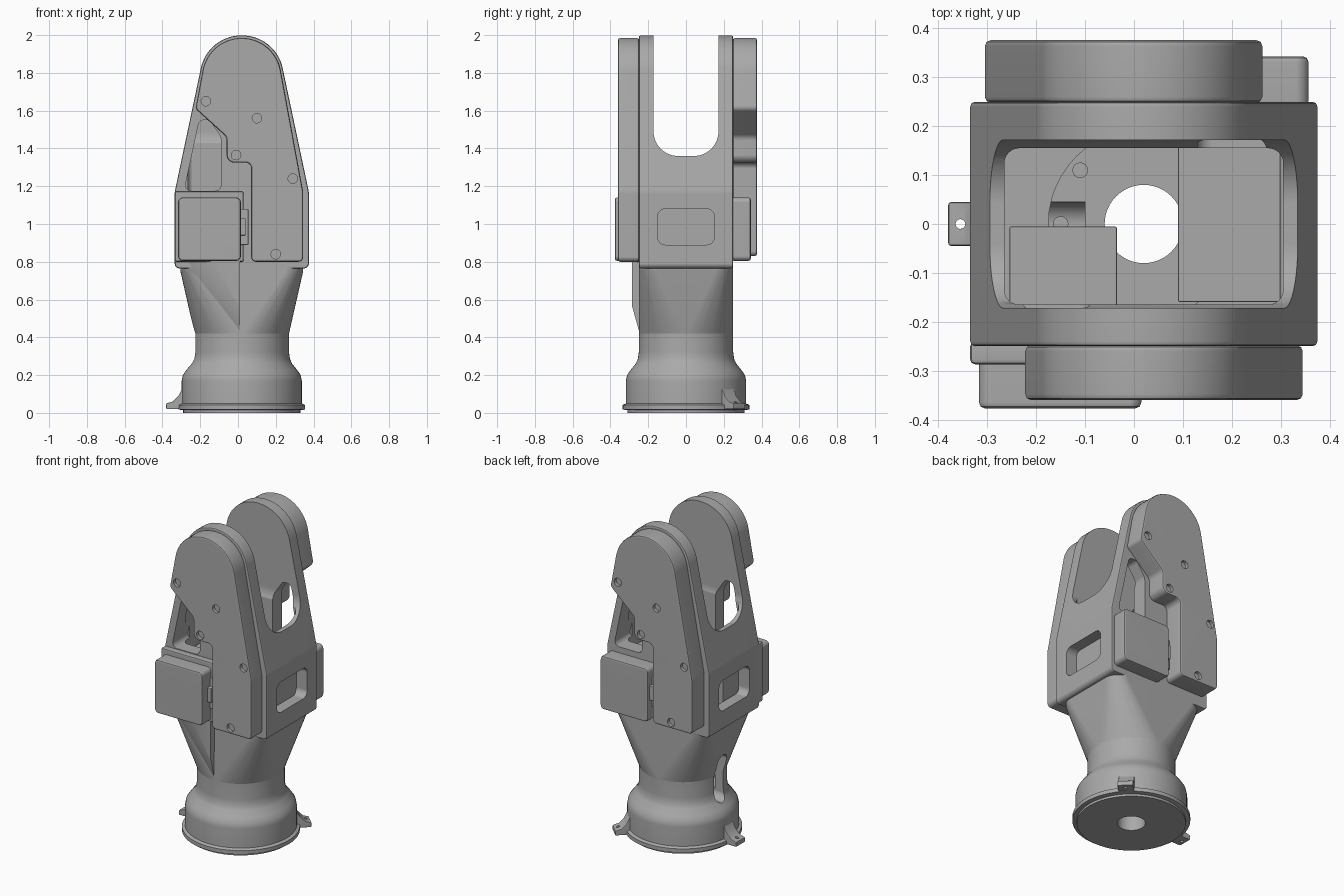
import bpy, bmesh, math
from mathutils import Matrix, Vector

cube = bpy.data.objects.get("Cube")
if cube:
    bpy.data.objects.remove(cube, do_unlink=True)

CX = 0.02  # x of the column axis
TURN = Matrix.Translation((CX, 0, 0)) @ Matrix.Rotation(math.pi, 4, 'Z') @ Matrix.Translation((-CX, 0, 0))

grey = bpy.data.materials.new("machined grey")
grey.use_nodes = True
grey.diffuse_color = (0.4, 0.4, 0.4, 1)
grey.node_tree.nodes["Principled BSDF"].inputs["Base Color"].default_value = (0.4, 0.4, 0.4, 1)


def finish(name, bm, bevel=0, turn=False):
    if turn:
        bm.transform(TURN)
    bmesh.ops.recalc_face_normals(bm, faces=bm.faces)
    me = bpy.data.meshes.new(name)
    bm.to_mesh(me)
    bm.free()
    me.materials.append(grey)
    ob = bpy.data.objects.new(name, me)
    bpy.context.collection.objects.link(ob)
    if bevel:
        m = ob.modifiers.new("Bevel", 'BEVEL')
        m.width, m.segments, m.limit_method = bevel, 2, 'ANGLE'
        m.angle_limit = math.radians(40)
    return ob


def rounded(corners, steps=6):
    """Outline from (u, v, radius) corners, each one filleted."""
    out = []
    for i, (u, v, r) in enumerate(corners):
        p = Vector((u, v))
        a = (Vector(corners[i - 1][:2]) - p).normalized()
        b = (Vector(corners[(i + 1) % len(corners)][:2]) - p).normalized()
        if r == 0:
            out.append(p)
            continue
        half = a.angle(b) / 2
        c = p + (a + b).normalized() * (r / math.sin(half))
        t1 = p + a * (r / math.tan(half)) - c
        t2 = p + b * (r / math.tan(half)) - c
        n = steps * 2 if r > 0.1 else steps
        for k in range(n + 1):
            out.append(c + t1.lerp(t2, k / n).normalized() * r)
    return out


def rect(u, v, r):
    return rounded([(u[0], v[0], r), (u[1], v[0], r), (u[1], v[1], r), (u[0], v[1], r)])


def prism(name, outline, axis, lo, hi, bevel=0, turn=False):
    """Extrude a 2D outline along an axis."""
    place = {'X': lambda u, v, w: (w, u, v), 'Y': lambda u, v, w: (u, w, v),
             'Z': lambda u, v, w: (u, v, w)}[axis]
    bm = bmesh.new()
    f = bm.faces.new([bm.verts.new(place(p[0], p[1], lo)) for p in outline])
    ext = bmesh.ops.extrude_face_region(bm, geom=[f])
    shift = Vector(place(0, 0, hi - lo))
    bmesh.ops.translate(bm, vec=shift, verts=[v for v in ext['geom'] if isinstance(v, bmesh.types.BMVert)])
    return finish(name, bm, bevel, turn)


def block(name, x, y, z, bevel=0, turn=False, r=0):
    return prism(name, rect(x, z, r), 'Y', y[0], y[1], bevel, turn)


def circle(u, v, r, n=48):
    return [(u + r * math.cos(2 * math.pi * k / n), v + r * math.sin(2 * math.pi * k / n)) for k in range(n)]


def hull(name, pts):
    bm = bmesh.new()
    for p in pts:
        bm.verts.new(p)
    res = bmesh.ops.convex_hull(bm, input=bm.verts)
    bmesh.ops.delete(bm, geom=list({v for v in res['geom_interior'] if isinstance(v, bmesh.types.BMVert)}), context='VERTS')
    bmesh.ops.dissolve_limit(bm, angle_limit=0.01, verts=bm.verts, edges=bm.edges)
    return finish(name, bm)


def cut(ob, cutters):
    for c in cutters:
        m = ob.modifiers.new("Cut", 'BOOLEAN')
        m.operation, m.object, m.solver = 'DIFFERENCE', c, 'EXACT'


# Outlines shared by the two sides of the fork
arm_outline = rounded([(0.375, 0.765, 0.025), (0.375, 1.17, 0.08), (0.2, 1.998, 0.217),
                       (-0.16, 1.998, 0.217), (-0.335, 1.17, 0.08), (-0.335, 0.765, 0.025)])
window_outline = rounded([(-0.285, 1.176, 0.03), (-0.205, 1.55, 0.03), (-0.15, 1.55, 0.03),
                          (-0.09, 1.46, 0.05), (-0.09, 1.176, 0.03)])
screws = [(-0.17, 1.65), (0.1, 1.56), (-0.01, 1.365), (0.29, 1.24), (0.2, 0.84)]


def cover_outline(bottom):
    return rounded([(0.07, bottom, 0.025), (0.345, bottom, 0.025), (0.345, 1.17, 0.08), (0.195, 1.985, 0.21),
                    (-0.155, 1.985, 0.21), (-0.225, 1.61, 0.03), (-0.06, 1.46, 0.04),
                    (-0.06, 1.325, 0.04), (0.07, 1.325, 0.03)])


# Cutters for the hollow inside
slot = prism("slot_cutter", rounded([(-0.172, 1.36, 0.13), (0.172, 1.36, 0.13), (0.172, 2.2, 0), (-0.172, 2.2, 0)]), 'X', -0.7, 0.7)
cavity = prism("cavity_cutter", rect((-0.265, 0.305), (-0.165, 0.155), 0.03), 'Z', 0.83, 1.7)
bore = prism("bore_cutter", circle(CX, 0, 0.195), 'Z', 0.3, 0.9)
hole = prism("hole_cutter", circle(CX, 0, 0.08), 'Z', -0.2, 0.6)
side_window = prism("side_window_cutter", rect((-0.15, 0.15), (0.89, 1.08), 0.04), 'X', -0.6, 0.6)
column_slot = prism("column_slot_cutter", rect((-0.045, 0.045), (0.25, 0.55), 0.043), 'X', -0.5, -0.1)
helpers = [slot, cavity, bore, hole, side_window, column_slot]
arm_windows = [prism("arm_window_cutter", window_outline, 'Y', -0.4, -0.1, turn=t) for t in (False, True)]
helpers += arm_windows

# Fork body with two arms
fork = prism("fork_body", arm_outline, 'Y', -0.25, 0.25, 0.01)
cut(fork, [slot, cavity, bore, side_window] + arm_windows)

# Column that blends from round to rectangular
ring = [(x, y, 0.42) for x, y in circle(CX, 0, 0.25, 64)]
top = [(x, y, z) for z in (0.75, 0.79) for x, y in rect((-0.305, 0.345), (-0.249, 0.249), 0.09)]
column = hull("column", ring + top)
cut(column, [bore, hole, column_slot])

# Turned base
profile = [(0, 0), (0.31, 0), (0.31, 0.014), (0.335, 0.018), (0.335, 0.042), (0.318, 0.05), (0.318, 0.17),
           (0.312, 0.2), (0.295, 0.225), (0.267, 0.26), (0.255, 0.285), (0.25, 0.32), (0.25, 0.42), (0, 0.42)]
bm = bmesh.new()
vs = [bm.verts.new((CX + r, 0, z)) for r, z in profile]
es = [bm.edges.new(p) for p in zip(vs, vs[1:])]
bmesh.ops.spin(bm, geom=vs + es, cent=(CX, 0, 0), axis=(0, 0, 1), angle=2 * math.pi, steps=64)
bmesh.ops.remove_doubles(bm, verts=bm.verts, dist=0.0005)
base = finish("base", bm)
cut(base, [bore, hole, column_slot])

# Lugs around the base
for name, angle in (("right_lug", math.pi), ("back_left_lug", math.pi / 4)):
    lug = prism(name, [(0.27, 0.02), (0.4, 0.02), (0.4, 0.05), (0.365, 0.06), (0.335, 0.09), (0.315, 0.13), (0.27, 0.13)],
                'Y', -0.045, 0.045, 0.006)
    lug.data.transform(Matrix.Translation((CX, 0, 0)) @ Matrix.Rotation(angle, 4, 'Z'))
    pin = prism(name + "_hole_cutter", circle(CX + 0.375 * math.cos(angle), 0.375 * math.sin(angle), 0.01, 16), 'Z', -0.1, 0.2)
    helpers.append(pin)
    cut(lug, [pin])

# Covers, motors and connectors: the back set is the front set turned half round
for side, turn, cover_y, bottom, motor_y in (("front", False, -0.36, 0.8, -0.377), ("back", True, -0.376, 0.83, -0.343)):
    cover = prism(side + "_cover", cover_outline(bottom), 'Y', cover_y, -0.248, 0.012, turn)
    for x, z in screws:
        z = max(z, bottom + 0.04)
        recess = prism("screw_recess_cutter", circle(x, z, 0.025, 20), 'Y', cover_y - 0.05, cover_y + 0.02, turn=turn)
        helpers.append(recess)
        cut(cover, [recess])
    block(side + "_motor_housing", (-0.317, 0.015), (motor_y, -0.24), (0.805, 1.14), 0.012, turn, 0.025)
    block(side + "_connector", (0, 0.055), (-0.3, -0.24), (0.89, 1.08), 0.004, turn)
    block(side + "_connector_plug", (0, 0.04), (-0.325, -0.24), (0.94, 1.03), 0.004, turn)

# Motor bodies inside the fork
block("front_motor_body", (-0.255, -0.035), (-0.24, -0.005), (0.86, 1.12), 0.004)
block("back_motor_body", (0.09, 0.3), (-0.16, 0.24), (0.86, 1.12), 0.004)

# Raised pad and tapered rib under the front motor
block("motor_pad", (-0.335, 0.03), (-0.287, -0.24), (0.8, 1.172), 0.01)
hull("motor_rib", [(-0.14, -0.287, 0.81), (0.01, -0.287, 0.81), (0.01, -0.287, 0.57), (0, -0.287, 0.57),
                   (0.01, -0.245, 0.42), (0.01, -0.22, 0.42), (-0.3, -0.24, 0.81), (0.01, -0.22, 0.81), (-0.17, -0.18, 0.52)])

# Screws on the floor of the bore
for k, (x, y) in enumerate(((-0.11, 0.11), (-0.15, 0))):
    prism("floor_screw_%d" % (k + 1), circle(x, y, 0.016, 16), 'Z', 0.29, 0.305)

# Apply modifiers, drop the cutters, smooth the curved faces
parts = [o for o in bpy.context.collection.objects if o.type == 'MESH' and grey.name in o.data.materials and o not in helpers]
bpy.context.view_layer.update()
deps = bpy.context.evaluated_depsgraph_get()
baked = [(o, bpy.data.meshes.new_from_object(o.evaluated_get(deps))) for o in parts]
for o, me in baked:
    o.modifiers.clear()
    o.data = me
for h in helpers:
    bpy.data.objects.remove(h, do_unlink=True)
bpy.ops.object.select_all(action='DESELECT')
for o in parts:
    o.select_set(True)
bpy.context.view_layer.objects.active = parts[0]
bpy.ops.object.shade_smooth_by_angle(angle=math.radians(35))
for o in parts:
    weighted = o.modifiers.new("Weighted Normal", 'WEIGHTED_NORMAL')
    weighted.keep_sharp = True
